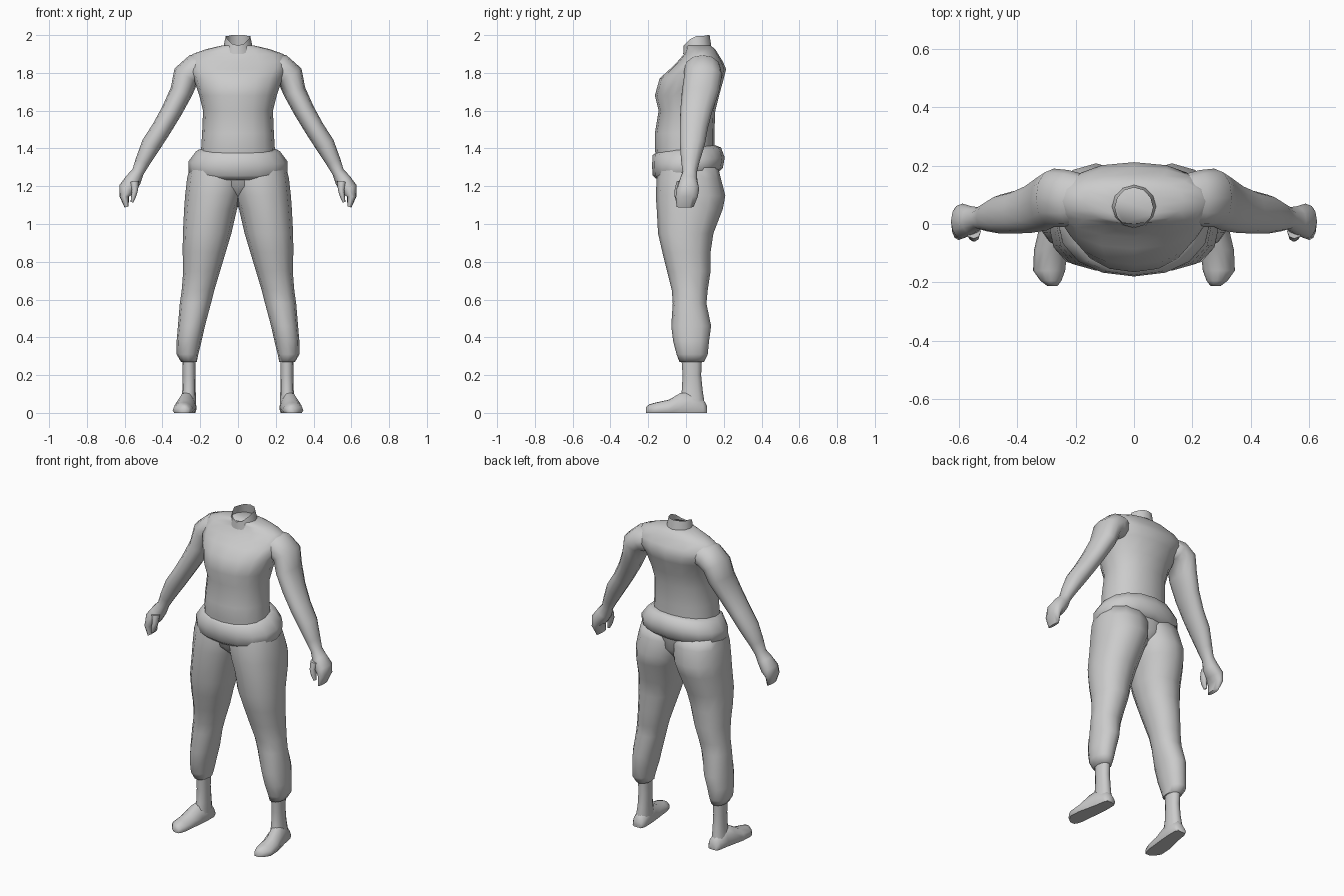
import bpy, bmesh, math
from mathutils import Vector

grey = bpy.data.materials.new("plain grey")
grey.diffuse_color = (0.6, 0.6, 0.6, 1)


def unit(n, power=2.0):
    """Points around a rounded unit outline."""
    pts = []
    for i in range(n):
        a = 2 * math.pi * i / n
        c, s = math.cos(a), math.sin(a)
        e = 2 / power
        pts.append((math.copysign(abs(c) ** e, c), math.copysign(abs(s) ** e, s)))
    return pts


def loft(name, rings, mirror=False, cap_end=True, sharp=75):
    """Skin a list of rings into one smooth object."""
    bm = bmesh.new()
    loops = [[bm.verts.new(p) for p in r] for r in rings]
    n = len(loops[0])
    for a, b in zip(loops, loops[1:]):
        for i in range(n):
            j = (i + 1) % n
            bm.faces.new((a[i], a[j], b[j], b[i]))
    bm.faces.new(loops[0])
    if cap_end:
        bm.faces.new(loops[-1])
    bmesh.ops.recalc_face_normals(bm, faces=bm.faces)
    me = bpy.data.meshes.new(name)
    bm.to_mesh(me)
    bm.free()
    me.materials.append(grey)
    ob = bpy.data.objects.new(name, me)
    bpy.context.collection.objects.link(ob)
    bpy.ops.object.select_all(action='DESELECT')
    ob.select_set(True)
    bpy.context.view_layer.objects.active = ob
    bpy.ops.object.shade_smooth_by_angle(angle=math.radians(sharp))
    if mirror:
        m = ob.modifiers.new("Mirror", 'MIRROR')
        m.use_mirror_merge = False
    return ob


def level(z, x0, x1, y0, y1, n=16, power=2.2, tilt=0.0):
    """Horizontal ring filling the given x and y range."""
    cx, cy, rx, ry = (x0 + x1) / 2, (y0 + y1) / 2, (x1 - x0) / 2, (y1 - y0) / 2
    return [Vector((cx + rx * u, cy + ry * v, z + tilt * (cy + ry * v)))
            for u, v in unit(n, power)]


def limb(sections, n=12):
    """Rings across a path in the xz plane: x, z, radius, y front, y back."""
    rings = []
    for i, (x, z, r, y0, y1) in enumerate(sections):
        a, b = sections[max(i - 1, 0)], sections[min(i + 1, len(sections) - 1)]
        t = Vector((b[0] - a[0], 0, b[1] - a[1])).normalized()
        side = Vector((-t.z, 0, t.x))
        c = Vector((x, (y0 + y1) / 2, z))
        rings.append([c + side * r * u + Vector((0, (y1 - y0) / 2 * v, 0))
                      for u, v in unit(n, 2.1)])
    return rings


# Torso: z, half width, front y, back y
torso = [(1.28, .20, -.15, .15), (1.40, .195, -.165, .15), (1.48, .19, -.165, .15),
         (1.60, .185, -.145, .155), (1.68, .205, -.165, .175), (1.77, .235, -.14, .20),
         (1.82, .265, -.085, .212), (1.86, .27, -.045, .195), (1.90, .24, -.01, .17),
         (1.925, .17, .0, .155), (1.945, .085, .0, .13)]
loft("torso", [level(z, -w, w, f, b) for z, w, f, b in torso])

# Open neck with a notch at the front of the collar
base = level(1.90, -.085, .085, -.015, .14, 12, 2)
rim = level(1.995, -.065, .065, -.012, .125, 12, 2)
for p in rim:
    p.z = 1.945 + .05 * min(1, max(0, (p.y + .012) / .05)) + .005 * (p.y > .1)
loft("neck", [base, rim], cap_end=False)

# Rolled hem around the waist, lower at the front
hem = [(1.40, .19, -.15, .155), (1.385, .222, -.176, .185), (1.33, .262, -.18, .205),
       (1.275, .262, -.176, .195), (1.25, .235, -.15, .165)]
loft("waist_roll", [level(z, -w, w, f, b, tilt=.11) for z, w, f, b in hem])

# Seat of the trousers
seat = [(1.30, .24, -.15, .17), (1.20, .15, -.135, .165),
        (1.13, .06, -.06, .11), (1.09, .015, -.01, .05)]
loft("trouser_seat", [level(z, -w, w, f, b) for z, w, f, b in seat])

# Trouser leg with a gathered cuff: z, inner x, outer x, front y, back y
leg = [(1.30, -.04, .255, -.145, .17), (1.24, -.04, .27, -.155, .185),
       (1.15, -.02, .28, -.16, .208), (1.08, .005, .285, -.155, .195),
       (.95, .035, .292, -.148, .145), (.85, .065, .293, -.125, .13),
       (.75, .095, .29, -.10, .13), (.65, .125, .298, -.075, .115),
       (.58, .143, .308, -.07, .108), (.46, .175, .318, -.078, .133),
       (.38, .193, .325, -.068, .122), (.31, .21, .325, -.05, .115),
       (.27, .218, .302, -.035, .095)]
loft("trouser_leg", [level(z, *r, n=12) for z, *r in leg], mirror=True)

# Bare ankle
ankle = [(.30, .225, .295, -.025, .085), (.20, .225, .293, -.018, .08),
         (.12, .224, .295, -.022, .088), (.04, .222, .305, -.04, .10)]
loft("ankle", [level(z, *r, n=12) for z, *r in ankle], mirror=True)

# Foot with a flat sole: y, centre x, half width, height
foot = [(.11, .262, .03, .04), (.09, .262, .042, .075), (.03, .267, .048, .115),
        (-.03, .276, .053, .105), (-.09, .286, .057, .07), (-.16, .291, .055, .055),
        (-.195, .285, .036, .045), (-.212, .28, .018, .03)]
outline = [(-.85, 0), (-1, .25), (-.85, .6), (-.4, .95), (0, 1),
           (.4, .95), (.85, .6), (1, .25), (.85, 0)]
loft("foot", [[Vector((cx + w * u, y, h * v)) for u, v in outline]
              for y, cx, w, h in foot], mirror=True, sharp=60)

# Arm running into the palm and curled fingers
arm = [(.17, 1.83, .07, .0, .17), (.225, 1.82, .08, -.01, .185),
       (.275, 1.785, .072, -.01, .19), (.30, 1.70, .06, -.022, .175),
       (.35, 1.60, .055, -.03, .14), (.405, 1.505, .052, -.033, .115),
       (.46, 1.42, .052, -.033, .10), (.505, 1.33, .04, -.025, .072),
       (.53, 1.275, .032, -.018, .058), (.555, 1.232, .043, -.035, .06),
       (.588, 1.185, .045, -.05, .07), (.602, 1.145, .025, -.055, .062),
       (.59, 1.09, .011, -.05, .04)]
loft("arm", limb(arm), mirror=True)

# Thumb
thumb = [(.55, 1.225, .025, -.05, .0), (.546, 1.18, .017, -.06, -.015),
         (.553, 1.145, .013, -.06, -.02), (.562, 1.115, .007, -.052, -.028)]
loft("thumb", limb(thumb, 8), mirror=True)
